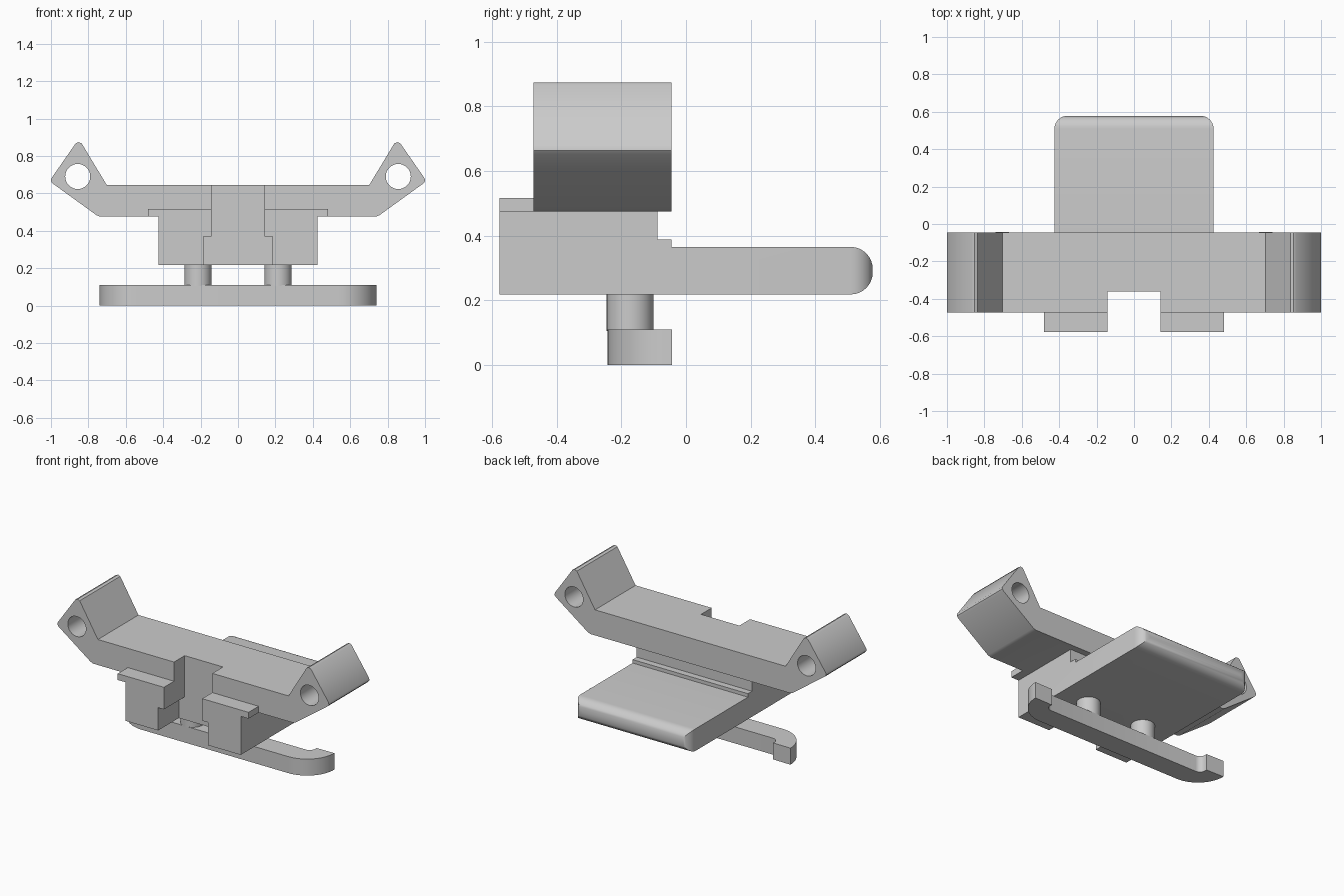
import bpy, bmesh, math
from mathutils import Vector

if "Cube" in bpy.data.objects:
    bpy.data.objects.remove(bpy.data.objects["Cube"])


def prism(name, profile, axis, a, b, round_end=None):
    """Extrude a 2D profile along an axis: x -> (y,z), y -> (x,z), z -> (x,y)."""
    def place(p, t):
        return {'x': (t, *p), 'y': (p[0], t, p[1]), 'z': (*p, t)}[axis]
    bm = bmesh.new()
    low = bm.faces.new([bm.verts.new(place(p, a)) for p in profile])
    ext = bmesh.ops.extrude_face_region(bm, geom=[low])
    verts = [v for v in ext['geom'] if isinstance(v, bmesh.types.BMVert)]
    bmesh.ops.translate(bm, verts=verts, vec=Vector(place((0, 0), b - a)))
    bmesh.ops.recalc_face_normals(bm, faces=bm.faces)
    if round_end is not None:  # round every edge of the rear face
        y, r = round_end
        edges = [e for e in bm.edges if all(abs(v.co.y - y) < 1e-4 for v in e.verts)]
        bmesh.ops.bevel(bm, geom=edges, offset=r, offset_type='OFFSET',
                        segments=8, profile=0.5, affect='EDGES')
        bmesh.ops.recalc_face_normals(bm, faces=bm.faces)
    me = bpy.data.meshes.new(name)
    bm.to_mesh(me)
    bm.free()
    ob = bpy.data.objects.new(name, me)
    bpy.context.collection.objects.link(ob)
    return ob


def rect(a0, a1, b0, b1):
    return [(a0, b0), (a1, b0), (a1, b1), (a0, b1)]


def arc(cx, cy, r, d0, d1, n):
    return [(cx + r * math.cos(math.radians(d0 + (d1 - d0) * i / n)),
             cy + r * math.sin(math.radians(d0 + (d1 - d0) * i / n))) for i in range(n + 1)]


def mirrored(half):
    return half + [(-x, y) for x, y in reversed(half)]


def combine(target, tool, op):
    m = target.modifiers.new(op, 'BOOLEAN')
    m.operation, m.object, m.solver = op, tool, 'EXACT'
    tool.hide_render = True
    bpy.context.view_layer.objects.active = target
    bpy.ops.object.modifier_apply(modifier=m.name)
    bpy.data.objects.remove(tool, do_unlink=True)


def smooth(ob):
    bpy.ops.object.select_all(action='DESELECT')
    ob.select_set(True)
    bpy.context.view_layer.objects.active = ob
    bpy.ops.object.shade_smooth_by_angle(angle=math.radians(32))


# mounting block with the long rear tongue
body = prism('mount_body', [(-.578, .218), (.578, .218), (.578, .365), (-.045, .365),
                            (-.045, .388), (-.088, .388), (-.088, .475), (-.578, .475)],
             'x', -.425, .425, round_end=(.578, .068))

# winged crossbar with raised pointed ends
wing = [(.735, .475), (.755, .482), (.99, .652), (1.0, .664), (.998, .68),
        (.868, .867), (.852, .874), (.836, .867), (.702, .645)]
combine(body, prism('crossbar', mirrored(wing), 'y', -.472, -.045), 'UNION')

# front ledges
combine(body, prism('front_ledges', rect(-.482, .482, .475, .517), 'y', -.578, -.46), 'UNION')

# front slot, wider at the bottom
combine(body, prism('slot_cutter', rect(-.141, .141, .1, .8), 'y', -.7, -.36), 'DIFFERENCE')
combine(body, prism('pocket_cutter', rect(-.184, .184, .1, .37), 'y', -.7, -.3605), 'DIFFERENCE')

# bolt holes through the wing tips
for s in (-1, 1):
    hole = prism('hole_cutter', arc(s * .857, .69, .067, 0, 348.75, 31), 'y', -.7, .2)
    combine(body, hole, 'DIFFERENCE')
smooth(body)

# lower hooked bar with two posts holding it to the block
half = ([(0, -.243)] + arc(.54, -.043, .2, -90, 0, 14)
        + [(.61, -.045)] + arc(.57, -.06, .04, 0, -90, 6) + [(0, -.1)])
outline = half + [(-x, y) for x, y in reversed(half[1:-1])]
hook = prism('lower_hook_bar', outline, 'z', 0, .11)
smooth(hook)
for s, side in ((-1, 'left'), (1, 'right')):
    post = prism(side + '_post', arc(s * .214, -.173, .073, 0, 348.75, 31), 'z', .105, .222)
    smooth(post)
